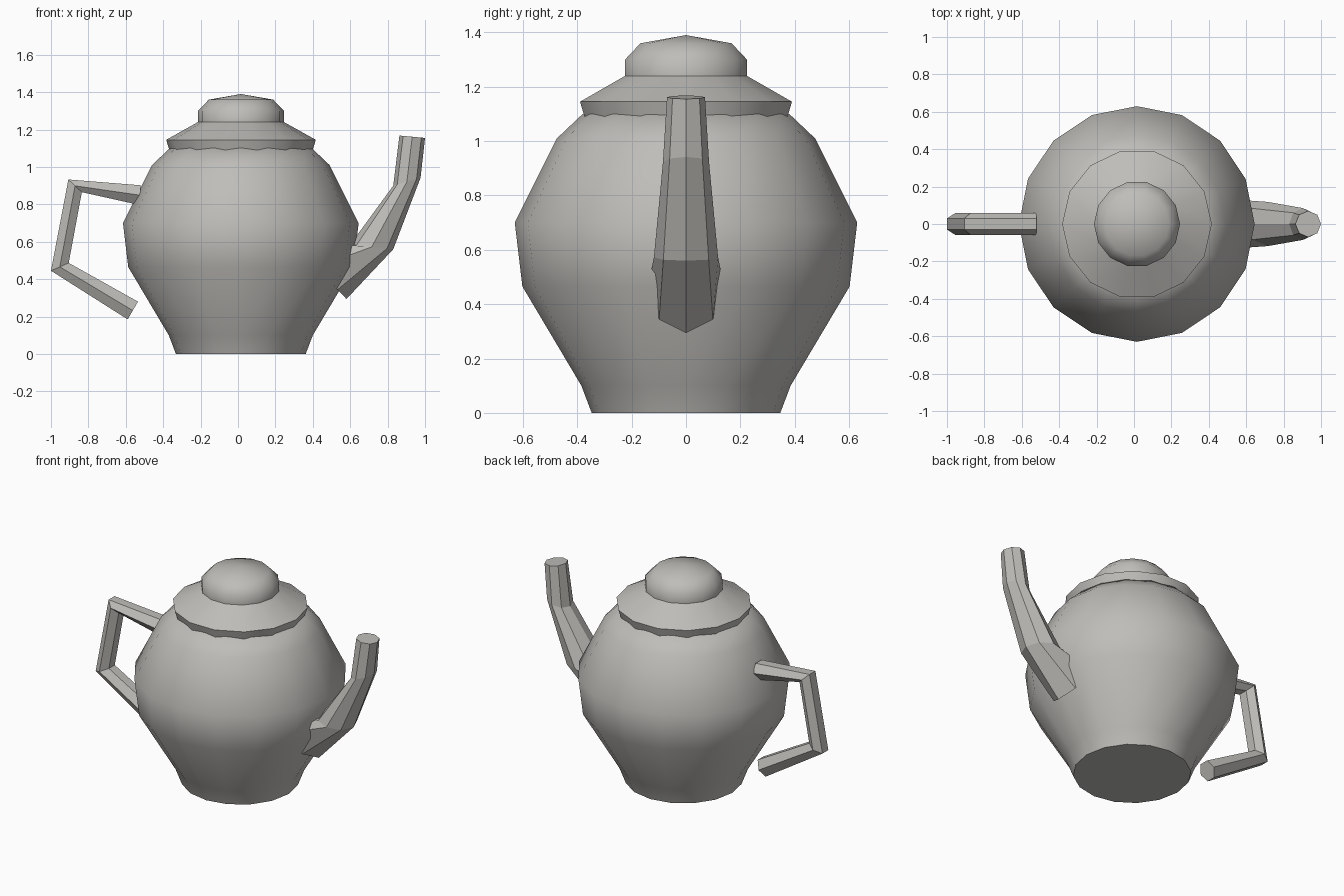
import bpy, bmesh, math
from mathutils import Vector

cube = bpy.data.objects.get("Cube")
if cube:
    bpy.data.objects.remove(cube, do_unlink=True)

# Single warm grey material
clay = bpy.data.materials.new("warm_grey")
clay.use_nodes = True
colour = (0.52, 0.51, 0.485, 1)
clay.diffuse_color = colour
bsdf = clay.node_tree.nodes["Principled BSDF"]
bsdf.inputs["Base Color"].default_value = colour
bsdf.inputs["Roughness"].default_value = 0.7


def loft(name, rings, tip=None, smooth=None):
    """Skin a list of equal rings, cap the ends (or close the top on a tip)."""
    bm = bmesh.new()
    loops = [[bm.verts.new(p) for p in ring] for ring in rings]
    n = len(loops[0])
    for a, b in zip(loops, loops[1:]):
        for i in range(n):
            j = (i + 1) % n
            bm.faces.new((a[i], a[j], b[j], b[i]))
    bm.faces.new(loops[0][::-1])
    if tip:
        apex = bm.verts.new(tip)
        for i in range(n):
            bm.faces.new((loops[-1][i], loops[-1][(i + 1) % n], apex))
    else:
        bm.faces.new(loops[-1])
    bmesh.ops.recalc_face_normals(bm, faces=bm.faces)
    mesh = bpy.data.meshes.new(name)
    bm.to_mesh(mesh)
    bm.free()
    mesh.materials.append(clay)
    obj = bpy.data.objects.new(name, mesh)
    bpy.context.collection.objects.link(obj)
    if smooth:
        bpy.ops.object.select_all(action='DESELECT')
        obj.select_set(True)
        bpy.context.view_layer.objects.active = obj
        bpy.ops.object.shade_smooth_by_angle(angle=math.radians(smooth))
    return obj


def circle(radius, z, sides, cx):
    return [(cx + radius * math.cos(math.tau * i / sides),
             radius * math.sin(math.tau * i / sides), z) for i in range(sides)]


def tube_ring(outer, inner, half_width, sides, flat=False):
    """Cross-section spanning two (x, z) points, with a half width along y."""
    a, b = Vector((outer[0], 0, outer[1])), Vector((inner[0], 0, inner[1]))
    phase = math.pi / sides if flat else 0
    centre, axis = (a + b) / 2, (a - b) / 2 / math.cos(phase)
    angles = [phase + math.tau * i / sides for i in range(sides)]
    return [centre + axis * math.cos(t) + Vector((0, half_width * math.sin(t), 0))
            for t in angles]


# Pot body
body = [(0.347, 0), (0.385, 0.1), (0.602, 0.465), (0.63, 0.7), (0.475, 1.01), (0.38, 1.1)]
loft("body", [circle(r, z, 16, 0.015) for r, z in body], smooth=50)

# Lid with its domed knob
lid = [(0.38, 1.08), (0.4, 1.145), (0.23, 1.24), (0.23, 1.3), (0.172, 1.36)]
loft("lid", [circle(r, z, 14, 0.016) for r, z in lid], tip=(0.016, 0, 1.39), smooth=50)

# Spout: outer point, inner point, half width
spout = [((0.58, 0.294), (0.25, 0.63), 0.14),
         ((0.83, 0.56), (0.60, 0.585), 0.118),
         ((0.976, 0.942), (0.83, 0.90), 0.085),
         ((1.0, 1.155), (0.863, 1.168), 0.07)]
loft("spout", [tube_ring(*s, 8) for s in spout])

# Handle: six-sided bent bar whose lower end stands free of the body
handle = [((-0.52, 0.902), (-0.52, 0.795)),
          ((-0.907, 0.933), (-0.835, 0.865)),
          ((-1.0, 0.445), (-0.905, 0.487)),
          ((-0.59, 0.185), (-0.535, 0.28))]
loft("handle", [tube_ring(o, i, 0.06, 6, flat=True) for o, i in handle])
